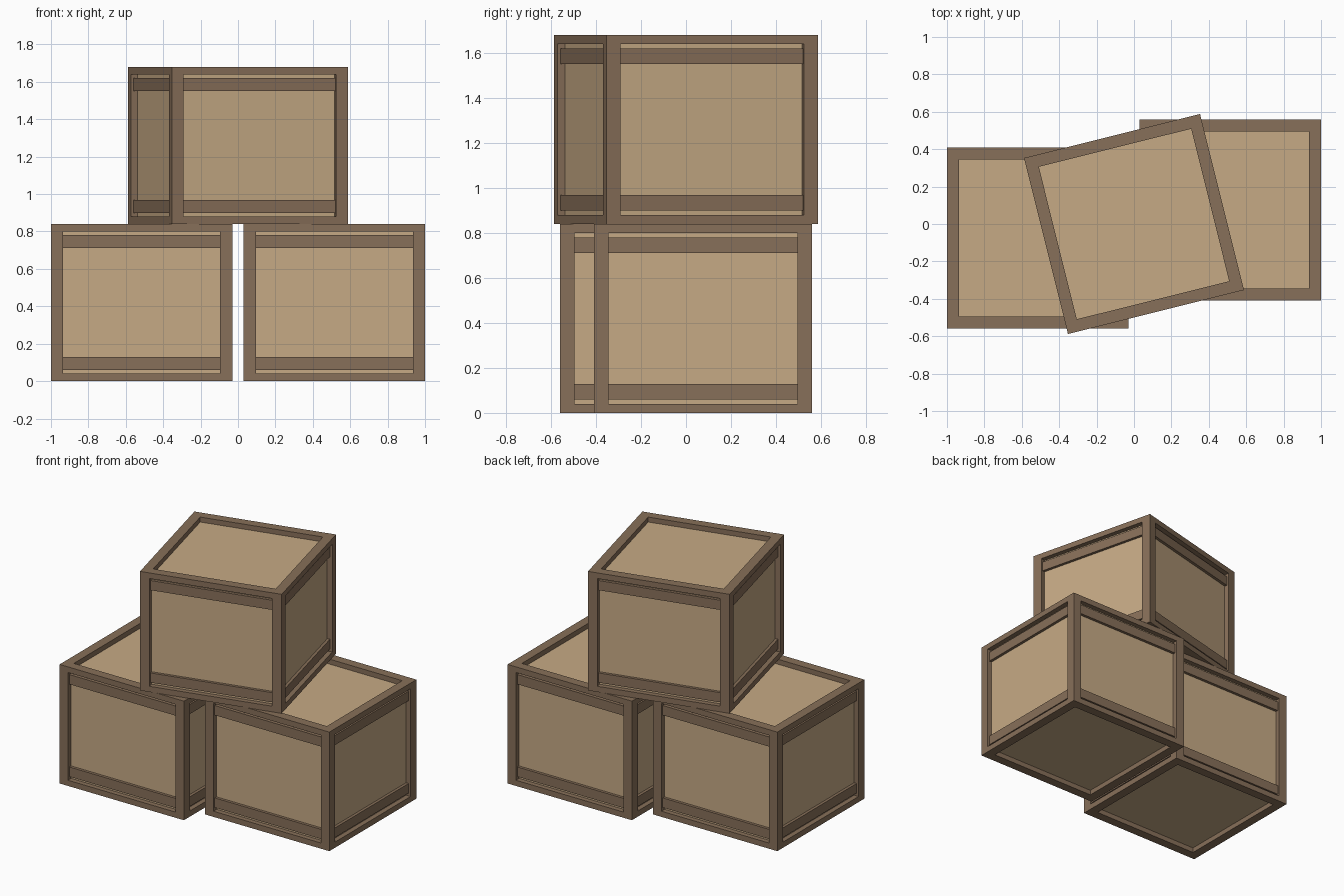
import bpy, bmesh, math
from mathutils import Matrix, Vector

if "Cube" in bpy.data.objects:
    bpy.data.objects.remove(bpy.data.objects["Cube"])

SIDE, HEIGHT = 0.97, 0.84      # outer crate size
POST, RAIL = 0.065, 0.04       # frame width, rail thickness
RECESS, SLAT_IN = 0.035, 0.015 # depth of panels and slats
H = SIDE / 2


def material(name, rgb):
    m = bpy.data.materials.new(name)
    m.diffuse_color = (*rgb, 1)
    m.use_nodes = True
    m.node_tree.nodes["Principled BSDF"].inputs["Base Color"].default_value = m.diffuse_color
    return m


light_wood = material("light wood", (0.565, 0.402, 0.235))
dark_wood = material("dark wood", (0.245, 0.160, 0.100))


def add_box(bm, lo, hi, turn=0):
    """Box between two corners, turned by quarter turns about z."""
    lo, hi = Vector(lo), Vector(hi)
    size = Matrix.Diagonal((*(hi - lo), 1))
    rot = Matrix.Rotation(turn * math.pi / 2, 4, 'Z')
    bmesh.ops.create_cube(bm, size=1, matrix=rot @ Matrix.Translation((lo + hi) / 2) @ size)


def finish(bm, name, mat, place, angle):
    me = bpy.data.meshes.new(name)
    bm.to_mesh(me)
    bm.free()
    me.materials.append(mat)
    ob = bpy.data.objects.new(name, me)
    ob.location = place
    ob.rotation_euler.z = angle
    bpy.context.collection.objects.link(ob)


def crate(label, place, angle=0):
    # recessed panels form one inner box
    bm = bmesh.new()
    p = H - RECESS
    add_box(bm, (-p, -p, RECESS), (p, p, HEIGHT - RECESS))
    finish(bm, label + "_panels", light_wood, place, angle)

    # corner posts with top and bottom rails
    bm = bmesh.new()
    i = H - POST
    for t in range(4):
        add_box(bm, (-H, -H, 0), (-i, -i, HEIGHT), t)
        for z in (0, HEIGHT - RAIL):
            add_box(bm, (-i, -H, z), (i, -i, z + RAIL), t)
    finish(bm, label + "_frame", dark_wood, place, angle)

    # two horizontal slats on each side
    bm = bmesh.new()
    for t in range(4):
        for z in (0.06, HEIGHT - 0.128):
            add_box(bm, (-i, -H + SLAT_IN, z), (i, -i, z + 0.068), t)
    finish(bm, label + "_slats", dark_wood, place, angle)


crate("left_crate", (-0.515, -0.075, 0))
crate("right_crate", (0.515, 0.075, 0))
crate("top_crate", (0, 0, HEIGHT), math.radians(14))
